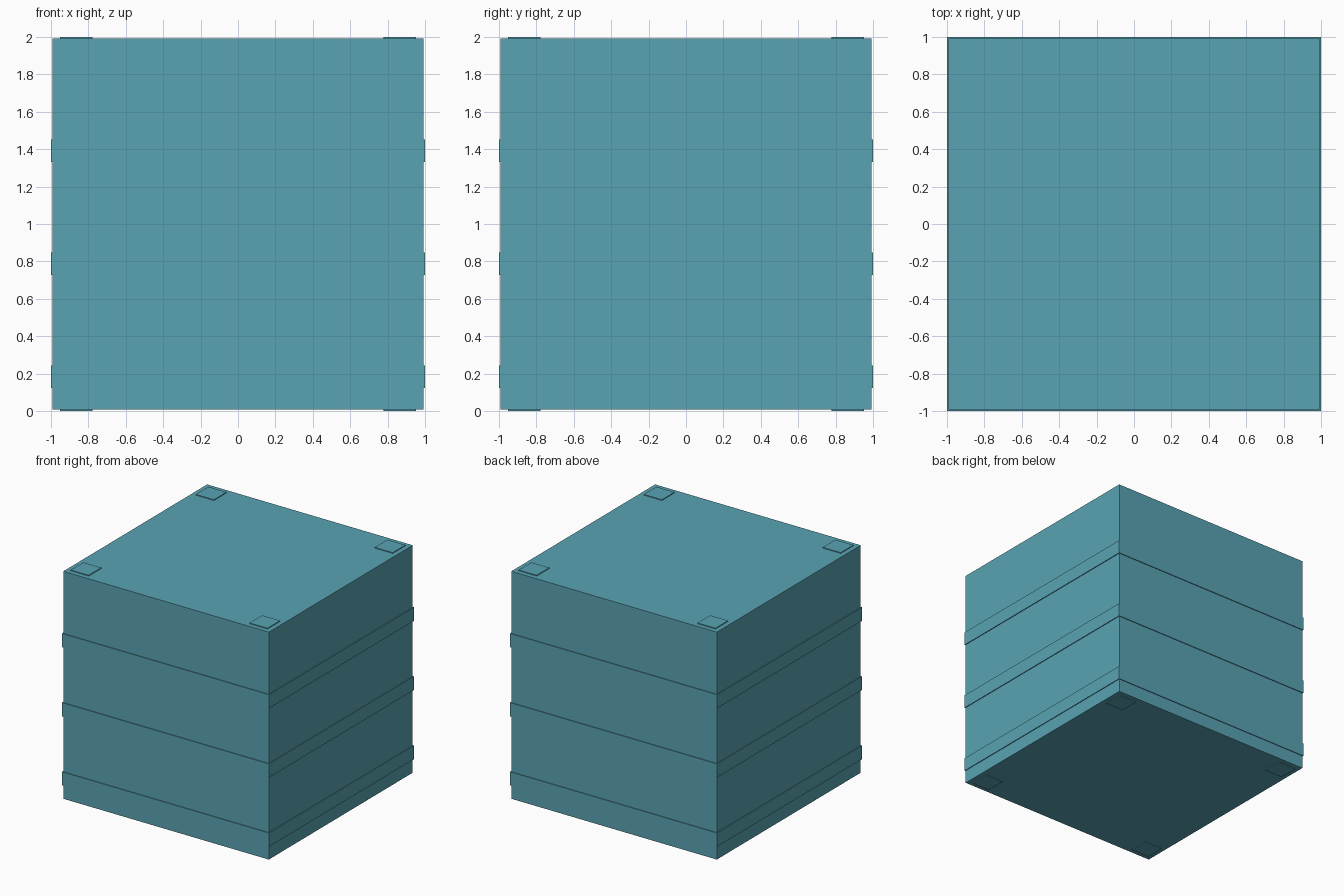
import bpy, bmesh

if "Cube" in bpy.data.objects:
    bpy.data.objects.remove(bpy.data.objects["Cube"])

BODY = 0.993          # half width of the crate
OUT = 1.0             # half width at the bands
LIP = 0.007           # how far pads and bands stand proud

teal = bpy.data.materials.new("teal_paint")
teal.diffuse_color = (0.10, 0.37, 0.45, 1)
teal.use_nodes = True
teal.node_tree.nodes["Principled BSDF"].inputs["Base Color"].default_value = teal.diffuse_color


def add_mesh(name, bm):
    bmesh.ops.recalc_face_normals(bm, faces=bm.faces)
    mesh = bpy.data.meshes.new(name)
    bm.to_mesh(mesh)
    bm.free()
    mesh.materials.append(teal)
    obj = bpy.data.objects.new(name, mesh)
    bpy.context.collection.objects.link(obj)
    return obj


def box(name, lo, hi):
    bm = bmesh.new()
    bmesh.ops.create_cube(bm, size=1)
    for v in bm.verts:
        v.co = [(a + b) / 2 + c * (b - a) for a, b, c in zip(lo, hi, v.co)]
    return add_mesh(name, bm)


def square_ring(name, inner, outer, z0, z1):
    bm = bmesh.new()
    corners = [(-1, -1), (1, -1), (1, 1), (-1, 1)]
    section = [(inner, z0), (outer, z0), (outer, z1), (inner, z1)]
    loops = [[bm.verts.new((x * r, y * r, z)) for r, z in section] for x, y in corners]
    for i in range(4):
        a, b = loops[i], loops[(i + 1) % 4]
        for j in range(4):
            k = (j + 1) % 4
            bm.faces.new((a[j], b[j], b[k], a[k]))
    return add_mesh(name, bm)


# Main block
box("crate_body", (-BODY, -BODY, LIP), (BODY, BODY, 2 - LIP))

# Three raised bands wrapped round the sides
for i in range(3):
    z = 0.124 + 0.604 * i
    square_ring(f"band_{i + 1}", BODY - 0.003, OUT, z, z + 0.119)

# Thin square pads at the top and bottom corners
for level, z0, z1 in (("bottom", 0, LIP + 0.003), ("top", 2 - LIP - 0.003, 2)):
    for sx in (-1, 1):
        for sy in (-1, 1):
            cx, cy, h = sx * 0.864, sy * 0.864, 0.087
            side = ("front" if sy < 0 else "back") + ("_left" if sx < 0 else "_right")
            box(f"{level}_pad_{side}", (cx - h, cy - h, z0), (cx + h, cy + h, z1))
